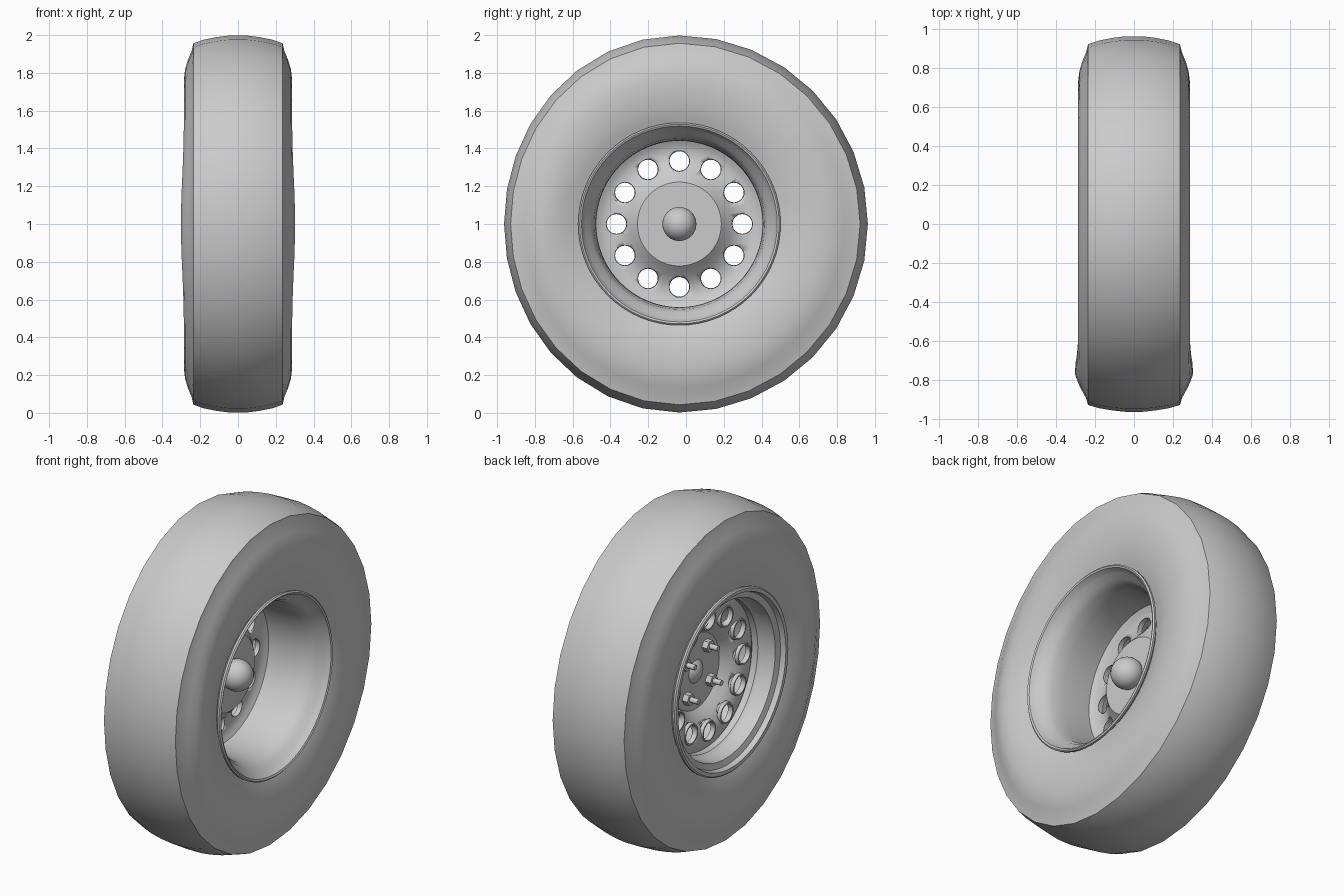
import bpy, bmesh, math
from mathutils import Matrix, Vector

if "Cube" in bpy.data.objects:
    bpy.data.objects.remove(bpy.data.objects["Cube"])

HUB = Vector((0, -0.035, 1.0))
grey = bpy.data.materials.new("grey")
grey.diffuse_color = (0.6, 0.6, 0.6, 1)
grey.use_nodes = True
grey.node_tree.nodes["Principled BSDF"].inputs["Base Color"].default_value = grey.diffuse_color


def finish(name, bm, angle=35):
    bmesh.ops.recalc_face_normals(bm, faces=bm.faces)
    me = bpy.data.meshes.new(name)
    bm.to_mesh(me)
    bm.free()
    ob = bpy.data.objects.new(name, me)
    bpy.context.collection.objects.link(ob)
    ob.location = HUB
    me.materials.append(grey)
    bpy.ops.object.select_all(action='DESELECT')
    ob.select_set(True)
    bpy.context.view_layer.objects.active = ob
    bpy.ops.object.shade_smooth_by_angle(angle=math.radians(angle))
    return ob


def revolve(name, profile, steps, closed=True, shape=None, angle=35):
    """Spin (radius, x) points about the axle; shape may deform each point."""
    bm = bmesh.new()
    rings = []
    for i in range(steps):
        a = 2 * math.pi * i / steps
        ring = []
        for r, x in profile:
            if shape:
                r, x = shape(r, x, a)
            ring.append(bm.verts.new((x, r * math.cos(a), r * math.sin(a))))
        rings.append(ring)
    n = len(profile)
    for i in range(steps):
        p, q = rings[i], rings[(i + 1) % steps]
        for j in range(n if closed else n - 1):
            k = (j + 1) % n
            bm.faces.new((p[j], p[k], q[k], q[j]))
    bmesh.ops.remove_doubles(bm, verts=bm.verts, dist=1e-5)
    return finish(name, bm, angle)


def add_rod(bm, radius, x0, x1, y, z, sides):
    m = Matrix.Translation(((x0 + x1) / 2, y, z)) @ Matrix.Rotation(math.pi / 2, 4, 'Y')
    bmesh.ops.create_cone(bm, cap_ends=True, segments=sides, radius1=radius,
                          radius2=radius, depth=abs(x1 - x0), matrix=m)


# Tyre, pressed flat and bulging on its front side
def squash(r, x, a):
    c = max(0.0, -math.cos(a))
    t = max(0.0, (r - 0.54) / 0.46)
    swell = math.exp(-((r - 0.74) / 0.09) ** 2)
    return r - 0.07 * c ** 2 * t, x * (1 + 0.065 * c ** 10 * swell)


side = [(0.50, 0.235), (0.535, 0.247), (0.575, 0.262), (0.63, 0.276), (0.70, 0.285),
        (0.77, 0.286), (0.82, 0.280), (0.87, 0.265), (0.915, 0.246), (0.957, 0.236)]
tread = [(0.976, 0.18), (0.99, 0.11), (0.998, 0.045)]
half = side + tread
revolve("tyre", half + [(r, -x) for r, x in reversed(half)], 32, shape=squash, angle=40)

# Rim barrel with rolled flanges: stepped outer side, deep smooth inner side
revolve("rim_barrel", [
    (0.515, -0.245), (0.535, -0.262), (0.536, -0.275), (0.528, -0.282), (0.508, -0.28),
    (0.50, -0.25), (0.465, -0.24), (0.455, -0.155), (0.443, -0.14), (0.44, 0.0),
    (0.442, 0.10), (0.452, 0.17), (0.472, 0.215), (0.498, 0.24), (0.51, 0.262),
    (0.518, 0.277), (0.528, 0.282), (0.536, 0.275), (0.535, 0.262), (0.515, 0.245),
    (0.475, 0.21), (0.465, -0.02)], 64)

# Dished wheel disc with a ring of round holes
face = [(0.0, -0.04), (0.222, -0.04), (0.235, -0.052), (0.27, -0.085), (0.31, -0.112),
        (0.35, -0.125), (0.39, -0.125), (0.42, -0.115), (0.445, -0.10)]
disc = revolve("wheel_disc", face + [(r, x + 0.02) for r, x in reversed(face)], 64)

HOLES = [(0.333 * math.cos(i * math.pi / 6), 0.333 * math.sin(i * math.pi / 6))
         for i in range(12)]
bm = bmesh.new()
for y, z in HOLES:
    add_rod(bm, 0.054, -0.3, 0.1, y, z, 24)
cutter = finish("hole_cutter", bm)
cutter.hide_render = True
cutter.hide_set(True)
cut = disc.modifiers.new("holes", 'BOOLEAN')
cut.operation = 'DIFFERENCE'
cut.solver = 'EXACT'
cut.object = cutter

# Raised collars around the holes
bm = bmesh.new()
for y, z in HOLES:
    loops = []
    for r, x in ((0.052, -0.10), (0.053, -0.13), (0.061, -0.13), (0.066, -0.11)):
        loops.append([bm.verts.new((x, y + r * math.cos(k * math.pi / 12),
                                    z + r * math.sin(k * math.pi / 12)))
                      for k in range(24)])
    for p, q in zip(loops, loops[1:]):
        for k in range(24):
            m = (k + 1) % 24
            bm.faces.new((p[k], p[m], q[m], q[k]))
finish("hole_collars", bm)

# Ball in the middle of the hub
bm = bmesh.new()
bmesh.ops.create_uvsphere(bm, u_segments=32, v_segments=16, radius=0.09,
                          matrix=Matrix.Translation((0.02, 0, 0)))
finish("hub_ball", bm)

# Four hex nuts on studs
bm = bmesh.new()
for k in range(4):
    a = math.radians(37 + 90 * k)
    y, z = 0.155 * math.cos(a), 0.155 * math.sin(a)
    add_rod(bm, 0.036, -0.035, -0.075, y, z, 6)
    add_rod(bm, 0.016, -0.07, -0.125, y, z, 16)
finish("lug_nuts", bm)
